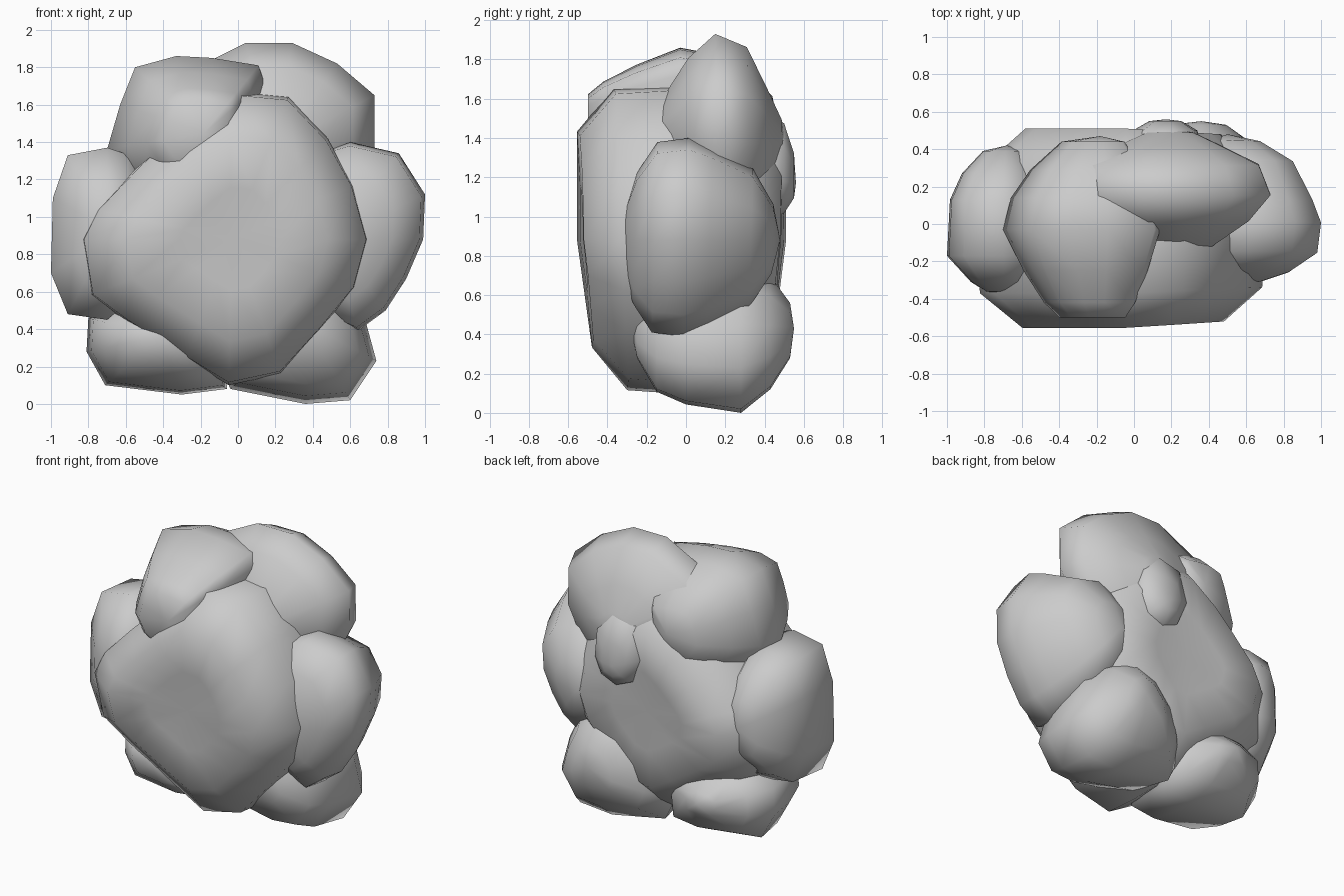
import bpy, bmesh


# Rounded lump: front-view outline (x, z) swept along y with rings of (y, scale);
# thin = (x, z) thins the lump towards its right side and its bottom
def lump(name, centre, outline, rings, y_front, y_back, lean=0.0, thin=(0, 0)):
    cx, cz = centre
    bm = bmesh.new()
    loops = []
    for y, s in rings:
        loop = []
        for px, pz in outline:
            dx, dz = (px - cx) * s, (pz - cz) * s
            k = 1 - thin[0] * max(0, dx) - thin[1] * max(0, -dz)
            loop.append(bm.verts.new((cx + dx, y * k + lean * dz, cz + dz)))
        loops.append(loop)
    n = len(outline)
    front = bm.verts.new((cx, y_front, cz))
    back = bm.verts.new((cx, y_back, cz))
    for i in range(n):
        j = (i + 1) % n
        bm.faces.new((front, loops[0][i], loops[0][j]))
        bm.faces.new((back, loops[-1][j], loops[-1][i]))
        for a, b in zip(loops, loops[1:]):
            bm.faces.new((a[i], b[i], b[j], a[j]))
    bmesh.ops.recalc_face_normals(bm, faces=bm.faces)
    for f in bm.faces:
        f.smooth = True
    mesh = bpy.data.meshes.new(name)
    bm.to_mesh(mesh)
    bm.free()
    ob = bpy.data.objects.new(name, mesh)
    bpy.context.collection.objects.link(ob)
    return ob


# Large central lump
lump("centre_lump", (-0.03, 0.88),
     [(0.70, 0.88), (0.62, 1.17), (0.48, 1.42), (0.27, 1.64), (-0.05, 1.67),
      (-0.32, 1.48), (-0.55, 1.26), (-0.76, 1.04), (-0.84, 0.88), (-0.79, 0.58),
      (-0.60, 0.44), (-0.28, 0.24), (-0.05, 0.10), (0.23, 0.16), (0.45, 0.40), (0.63, 0.62)],
     [(-0.54, 0.35), (-0.555, 0.70), (-0.37, 0.98), (-0.1, 1.0), (0.18, 1.0),
      (0.33, 0.93), (0.51, 0.68), (0.50, 0.35)], -0.50, 0.46, thin=(0.12, 0.25))

# Upper right lump
lump("upper_right_lump", (0.20, 1.37),
     [(0.73, 1.37), (0.73, 1.65), (0.53, 1.82), (0.29, 1.93), (0.04, 1.93), (-0.12, 1.85),
      (-0.38, 1.72), (-0.44, 1.48), (-0.25, 1.18), (0.0, 0.95), (0.35, 0.90), (0.60, 1.12)],
     [(-0.14, 0.35), (0.02, 0.78), (0.16, 1.0), (0.32, 0.88), (0.42, 0.5), (0.49, 0.22)],
     -0.17, 0.51, -0.02)

# Small knob on the back, below the upper right lump
lump("back_knob", (0.17, 1.17),
     [(0.38, 1.18), (0.36, 1.40), (0.22, 1.55), (0.02, 1.50),
      (-0.05, 1.25), (0.04, 1.04), (0.18, 0.98), (0.32, 1.04)],
     [(0.38, 1.0), (0.5, 0.80), (0.55, 0.4)], 0.3, 0.56)

# Upper left lump
lump("upper_left_lump", (-0.18, 1.45),
     [(0.10, 1.38), (0.14, 1.72), (0.11, 1.81), (-0.14, 1.85), (-0.33, 1.86), (-0.55, 1.80),
      (-0.63, 1.60), (-0.70, 1.36), (-0.58, 1.15), (-0.35, 1.0), (-0.05, 1.1)],
     [(-0.50, 0.42), (-0.42, 0.58), (-0.25, 0.79), (-0.03, 1.0), (0.14, 0.92),
      (0.29, 0.72), (0.44, 0.4)], -0.50, 0.47)

# Left lump
lump("left_lump", (-0.68, 0.92),
     [(-0.42, 0.92), (-0.48, 1.18), (-0.58, 1.33), (-0.70, 1.37), (-0.91, 1.33), (-0.99, 1.10),
      (-1.0, 0.70), (-0.91, 0.48), (-0.70, 0.45), (-0.54, 0.58)],
     [(-0.36, 0.35), (-0.31, 0.6), (-0.17, 1.0), (0.13, 0.95), (0.27, 0.75), (0.39, 0.4)],
     -0.38, 0.42)

# Right lump
lump("right_lump", (0.50, 0.88),
     [(0.99, 0.88), (1.0, 1.12), (0.86, 1.34), (0.60, 1.40), (0.40, 1.34), (0.20, 1.10),
      (0.15, 0.80), (0.35, 0.52), (0.64, 0.39), (0.79, 0.50), (0.90, 0.67)],
     [(-0.31, 0.35), (-0.26, 0.66), (-0.16, 0.96), (0.0, 1.0), (0.12, 0.91),
      (0.33, 0.70), (0.44, 0.35)], -0.33, 0.48, 0.03)

# Lower left lump
lump("lower_left_lump", (-0.42, 0.36),
     [(-0.03, 0.36), (-0.15, 0.50), (-0.38, 0.57), (-0.62, 0.55), (-0.80, 0.46), (-0.81, 0.28),
      (-0.71, 0.10), (-0.30, 0.05), (-0.06, 0.08)],
     [(-0.32, 0.4), (-0.20, 0.75), (0.0, 0.93), (0.2, 1.0), (0.35, 0.75), (0.45, 0.28)],
     -0.35, 0.49)

# Lower right lump
lump("lower_right_lump", (0.36, 0.43),
     [(0.68, 0.45), (0.58, 0.66), (0.36, 0.80), (0.12, 0.72), (-0.06, 0.50), (-0.12, 0.25),
      (-0.04, 0.08), (0.36, 0.0), (0.60, 0.02), (0.74, 0.23)],
     [(-0.25, 0.35), (-0.15, 0.75), (0.0, 0.9), (0.28, 1.0), (0.43, 0.72), (0.53, 0.35)],
     -0.28, 0.55)
